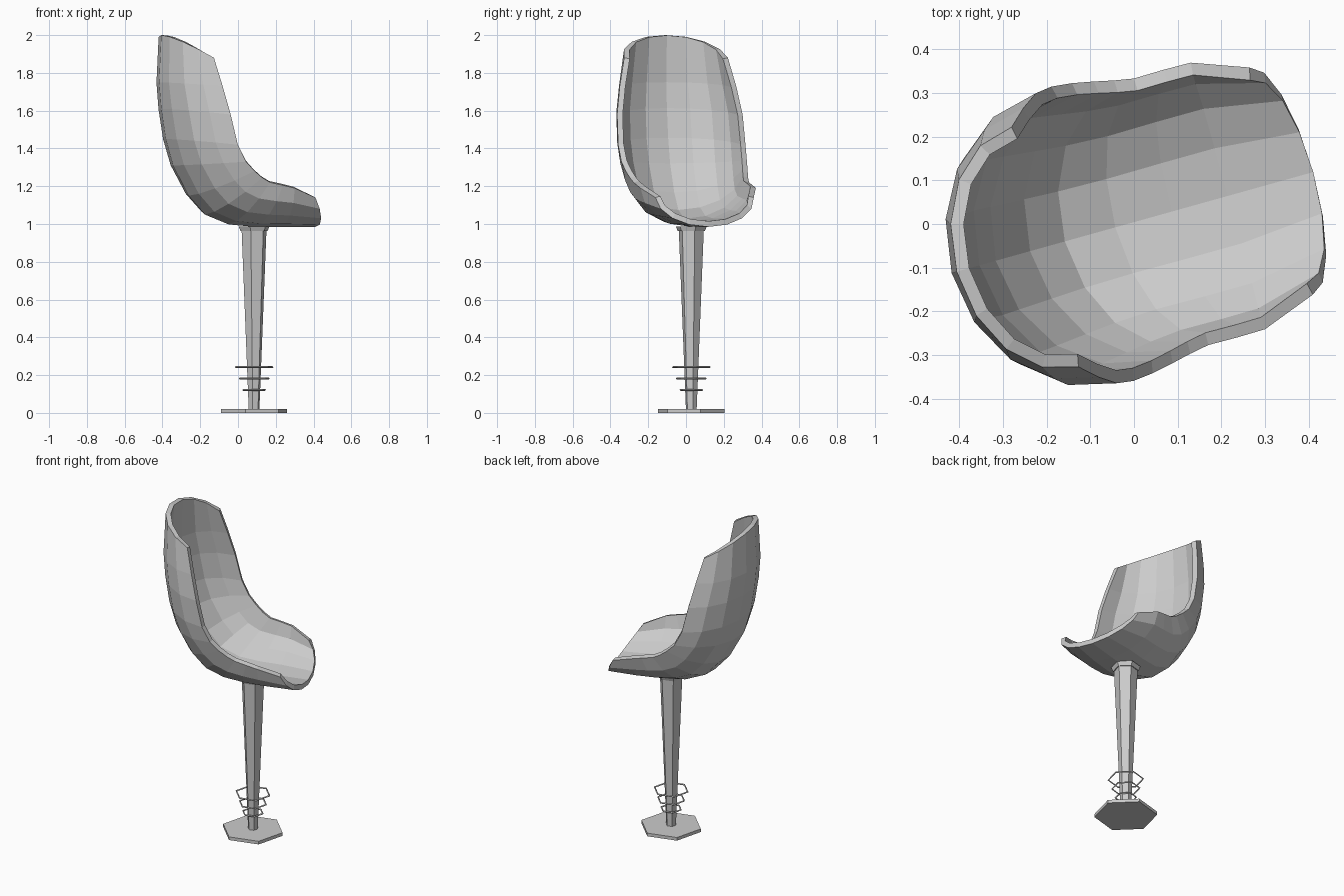
import bpy, bmesh
from math import sin, cos, radians

if "Cube" in bpy.data.objects:
    bpy.data.objects.remove(bpy.data.objects["Cube"])

TURN = radians(15.6)          # the chair faces slightly off the x axis
CX, CY = 0.085, 0.028         # post axis


def place(name):
    ob = bpy.context.object
    ob.name = name
    ob.rotation_euler.z = TURN
    return ob


def hex_part(name, r1, r2, z1, z2):
    # The primitive's first corner lies on an axis, 30 degrees off for hexagons
    bm = bmesh.new()
    rings = [[bm.verts.new((r * cos(radians(60 * k)), r * sin(radians(60 * k)), z))
              for k in range(6)] for r, z in ((r1, z1), (r2, z2))]
    lo, hi = rings
    for k in range(6):
        n = (k + 1) % 6
        bm.faces.new((lo[k], lo[n], hi[n], hi[k]))
    bm.faces.new(lo[::-1])
    bm.faces.new(hi)
    add_mesh(name, bm)


def add_mesh(name, bm):
    me = bpy.data.meshes.new(name)
    bm.to_mesh(me)
    bm.free()
    ob = bpy.data.objects.new(name, me)
    ob.location = (CX, CY, 0)
    ob.rotation_euler.z = TURN
    bpy.context.collection.objects.link(ob)
    return ob


# Seat shell: U-shaped sections from the top of the back to the front lip
# (spine u, spine z, rim u, rim half width, rim z)
stations = [
    (-.510, 2.000, -.300, .285, 1.88),
    (-.522, 1.750, -.262, .320, 1.73),
    (-.510, 1.610, -.225, .345, 1.58),
    (-.485, 1.450, -.187, .350, 1.42),
    (-.445, 1.310, -.140, .345, 1.33),
    (-.360, 1.150, -.090, .335, 1.28),
    (-.270, 1.050, -.045, .325, 1.245),
    (-.140, 0.998, 0.000, .317, 1.22),
    (0.000, 0.985, 0.070, .318, 1.205),
    (0.135, 0.985, 0.135, .317, 1.19),
    (0.338, 0.985, 0.262, .270, 1.14),
]
bm = bmesh.new()
grid = []
for cu, cz, ru, hw, rz in stations:
    row = []
    for j in range(-4, 5):
        a = radians(22.5 * j)
        k = 1 - cos(a)
        row.append(bm.verts.new((cu + (ru - cu) * k, hw * sin(a), cz + (rz - cz) * k)))
    grid.append(row)
for r0, r1 in zip(grid, grid[1:]):
    for j in range(8):
        bm.faces.new((r0[j], r0[j + 1], r1[j + 1], r1[j]))
shell = add_mesh("seat_shell", bm)
mod = shell.modifiers.new("thickness", 'SOLIDIFY')
mod.thickness = 0.03
mod.offset = -1

# Post, its mounting collar and the floor plate
hex_part("post", 0.029, 0.069, 0.01, 0.985)
hex_part("collar", 0.074, 0.085, 0.962, 0.988)
hex_part("base_plate", 0.181, 0.181, 0.0, 0.02)

# Three thin hexagonal rings around the foot of the post
for i, (r, z) in enumerate(((0.060, 0.122), (0.080, 0.182), (0.101, 0.242))):
    bpy.ops.mesh.primitive_torus_add(major_segments=6, minor_segments=4, major_radius=r,
                                     minor_radius=0.005, location=(CX, CY, z))
    place(f"ring_{i + 1}")
